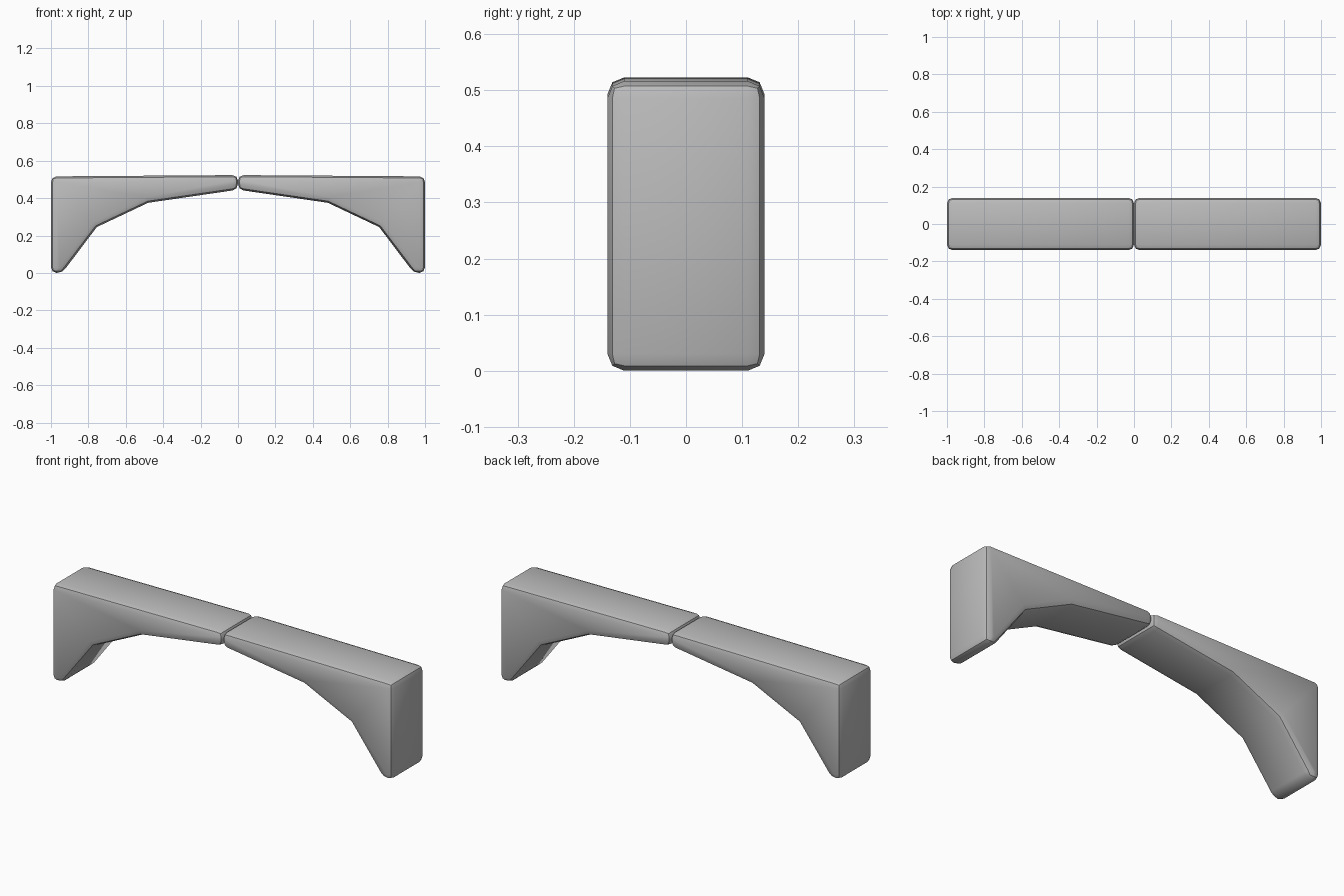
import bpy
import bmesh
from math import radians

cube = bpy.data.objects.get("Cube")
if cube:
    bpy.data.objects.remove(cube, do_unlink=True)

# Plain stone grey
stone = bpy.data.materials.new("stone grey")
stone.use_nodes = True
grey = (0.5, 0.5, 0.5, 1)
stone.diffuse_color = grey
stone.node_tree.nodes["Principled BSDF"].inputs["Base Color"].default_value = grey

# Outline of one half: crown, top, outer wall, foot, stepped underside
OUTLINE = [(0, 0.445), (0, 0.523), (1, 0.516), (1, 0), (0.94, 0),
           (0.755, 0.245), (0.48, 0.375)]
HALF_DEPTH = 0.14


def arch_half(name, side):
    bm = bmesh.new()
    verts = [bm.verts.new((side * x, -HALF_DEPTH, z)) for x, z in OUTLINE]
    face = bm.faces.new(verts)
    grown = bmesh.ops.extrude_face_region(bm, geom=[face])["geom"]
    moved = [g for g in grown if isinstance(g, bmesh.types.BMVert)]
    bmesh.ops.translate(bm, verts=moved, vec=(0, 2 * HALF_DEPTH, 0))
    bmesh.ops.recalc_face_normals(bm, faces=bm.faces[:])

    # Soften every corner except the shallow bends below
    hard = [e for e in bm.edges if e.calc_face_angle() > radians(35)]
    bmesh.ops.bevel(bm, geom=hard, offset=0.035, offset_type='OFFSET',
                    segments=2, profile=0.5, affect='EDGES',
                    clamp_overlap=True)
    bmesh.ops.recalc_face_normals(bm, faces=bm.faces[:])
    mesh = bpy.data.meshes.new(name)
    bm.to_mesh(mesh)
    bm.free()
    mesh.materials.append(stone)
    obj = bpy.data.objects.new(name, mesh)
    bpy.context.collection.objects.link(obj)

    bpy.ops.object.select_all(action='DESELECT')
    obj.select_set(True)
    bpy.context.view_layer.objects.active = obj
    bpy.ops.object.shade_smooth_by_angle(angle=radians(30))


arch_half("left_arch_half", 1)
arch_half("right_arch_half", -1)
